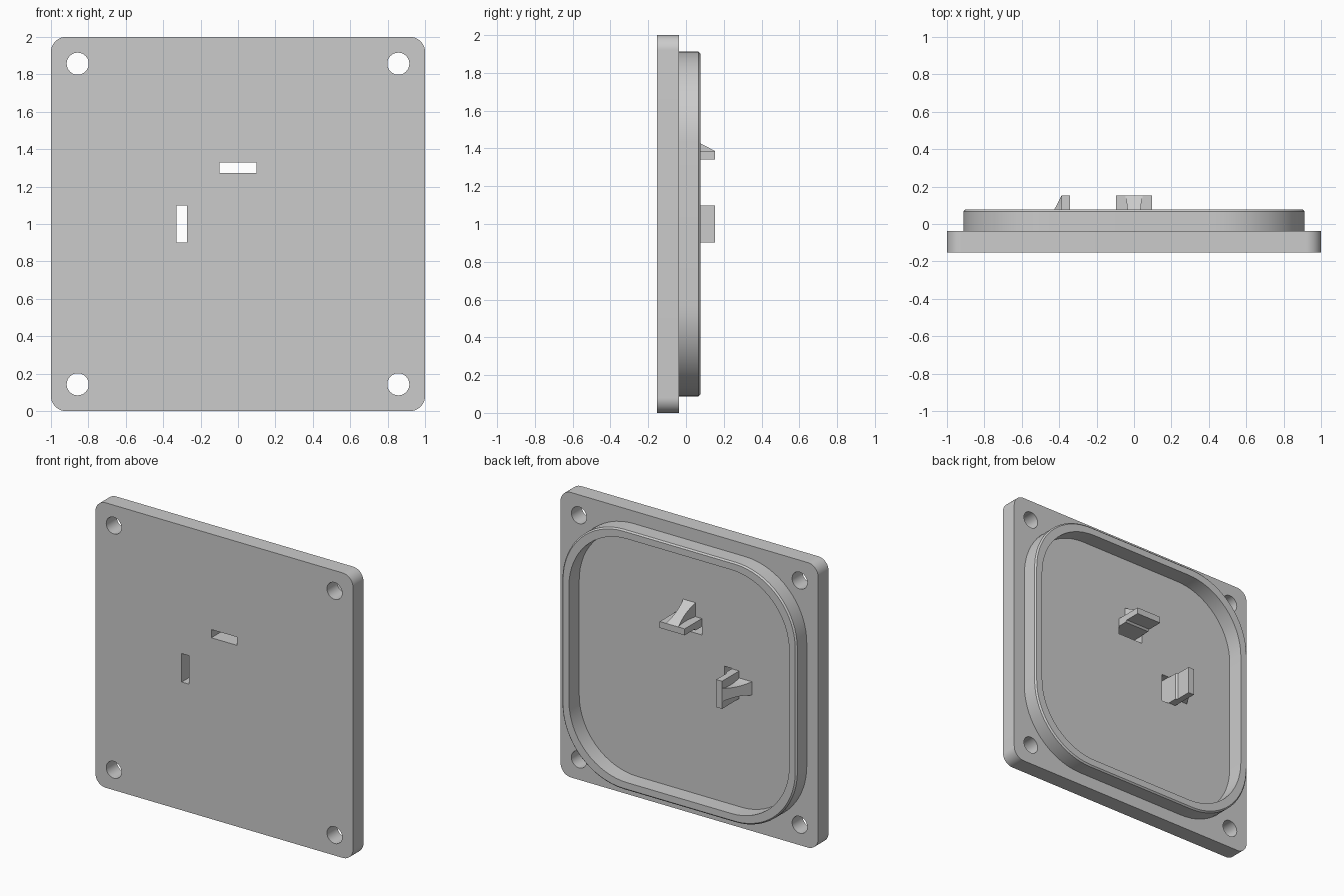
import bpy, bmesh, math
from mathutils import Matrix

if "Cube" in bpy.data.objects:
    bpy.data.objects.remove(bpy.data.objects["Cube"], do_unlink=True)

grey = bpy.data.materials.new("plain grey")
grey.use_nodes = True
COLOUR = (0.6, 0.6, 0.6, 1)
grey.diffuse_color = COLOUR
grey.node_tree.nodes["Principled BSDF"].inputs["Base Color"].default_value = COLOUR

BACK, FRONT, RIM, TIP = -0.037, -0.153, 0.077, 0.153   # depths along y


def rounded_square(half, radius, y, steps=16):
    """Loop of points in the xz plane, around the plate centre."""
    pts = []
    for q, (sx, sz) in enumerate([(1, 1), (-1, 1), (-1, -1), (1, -1)]):
        for i in range(steps + 1):
            a = math.pi / 2 * (q + i / steps)
            pts.append((sx * (half - radius) + radius * math.cos(a), y,
                        sz * (half - radius) + radius * math.sin(a)))
    return pts


def circle(x, z, radius, y, steps=40):
    turns = [2 * math.pi * i / steps for i in range(steps)]
    return [(x + radius * math.cos(a), y, z + radius * math.sin(a)) for a in turns]


def rect(x0, x1, z0, z1, y):
    return [(x0, y, z0), (x1, y, z0), (x1, y, z1), (x0, y, z1)]


def loft(name, *stacks, capped=True, turn=0):
    """Join each stack of matching loops into a skin; all stacks share one mesh."""
    bm = bmesh.new()
    for loops in stacks:
        rows = [[bm.verts.new(p) for p in loop] for loop in loops]
        n = len(rows[0])
        for a, b in zip(rows, rows[1:]):
            for i in range(n):
                j = (i + 1) % n
                bm.faces.new((a[i], a[j], b[j], b[i]))
        if capped:
            bm.faces.new(rows[0][::-1])
            bm.faces.new(rows[-1])
    bmesh.ops.recalc_face_normals(bm, faces=bm.faces)
    bm.transform(Matrix.Rotation(turn, 4, 'Y'))
    mesh = bpy.data.meshes.new(name)
    bm.to_mesh(mesh)
    bm.free()
    mesh.materials.append(grey)
    obj = bpy.data.objects.new(name, mesh)
    obj.location.z = 1
    bpy.context.collection.objects.link(obj)
    return obj


def select_only(obj):
    bpy.ops.object.select_all(action='DESELECT')
    obj.select_set(True)
    bpy.context.view_layer.objects.active = obj


def smooth(obj):
    select_only(obj)
    bpy.ops.object.shade_smooth_by_angle(angle=math.radians(30))


def cut(target, cutter):
    mod = target.modifiers.new("cut", 'BOOLEAN')
    mod.operation, mod.solver, mod.object = 'DIFFERENCE', 'EXACT', cutter
    select_only(target)
    bpy.ops.object.modifier_apply(modifier=mod.name)
    bpy.data.objects.remove(cutter, do_unlink=True)


# Cover plate with four screw holes
plate = loft("cover_plate", [rounded_square(1, 0.08, y) for y in (FRONT, BACK)])
cut(plate, loft("screw_hole_cutter", *[
    [circle(sx * 0.857, sz * 0.857, 0.059, y) for y in (-0.3, 0.1)]
    for sx in (-1, 1) for sz in (-1, 1)]))

# Raised locating rim with a chamfered outer edge
rim = loft("locating_rim", [
    rounded_square(0.912, 0.48, BACK),
    rounded_square(0.912, 0.48, RIM - 0.01),
    rounded_square(0.902, 0.47, RIM),
    rounded_square(0.855, 0.45, RIM),
    rounded_square(0.855, 0.45, BACK)], capped=False)
smooth(rim)

# Two matching clips a quarter turn apart, each beside a slot through the plate
for label, turn in (("upper", 0), ("side", -math.pi / 2)):
    cut(plate, loft(label + "_slot_cutter",
                    [rect(-0.1, 0.1, 0.272, 0.33, y) for y in (-0.3, 0.1)], turn=turn))
    loft(label + "_clip_tab",
         [rect(-0.097, 0.097, 0.33, 0.387, BACK), rect(-0.097, 0.097, 0.33, 0.387, 0.03),
          rect(-0.097, 0.097, 0.342, 0.387, 0.042), rect(-0.097, 0.097, 0.342, 0.387, TIP)],
         turn=turn)
    # Tapered rib bracing the tab, flared at both ends
    sections = []
    for i in range(9):
        t = i / 8
        w = 0.035 + 0.05 * (t - 0.5) ** 2
        sections.append(rect(-w, w, 0.38, 0.485 - 0.098 * t, BACK + (TIP - BACK) * t))
    smooth(loft(label + "_clip_rib", sections, turn=turn))

smooth(plate)
